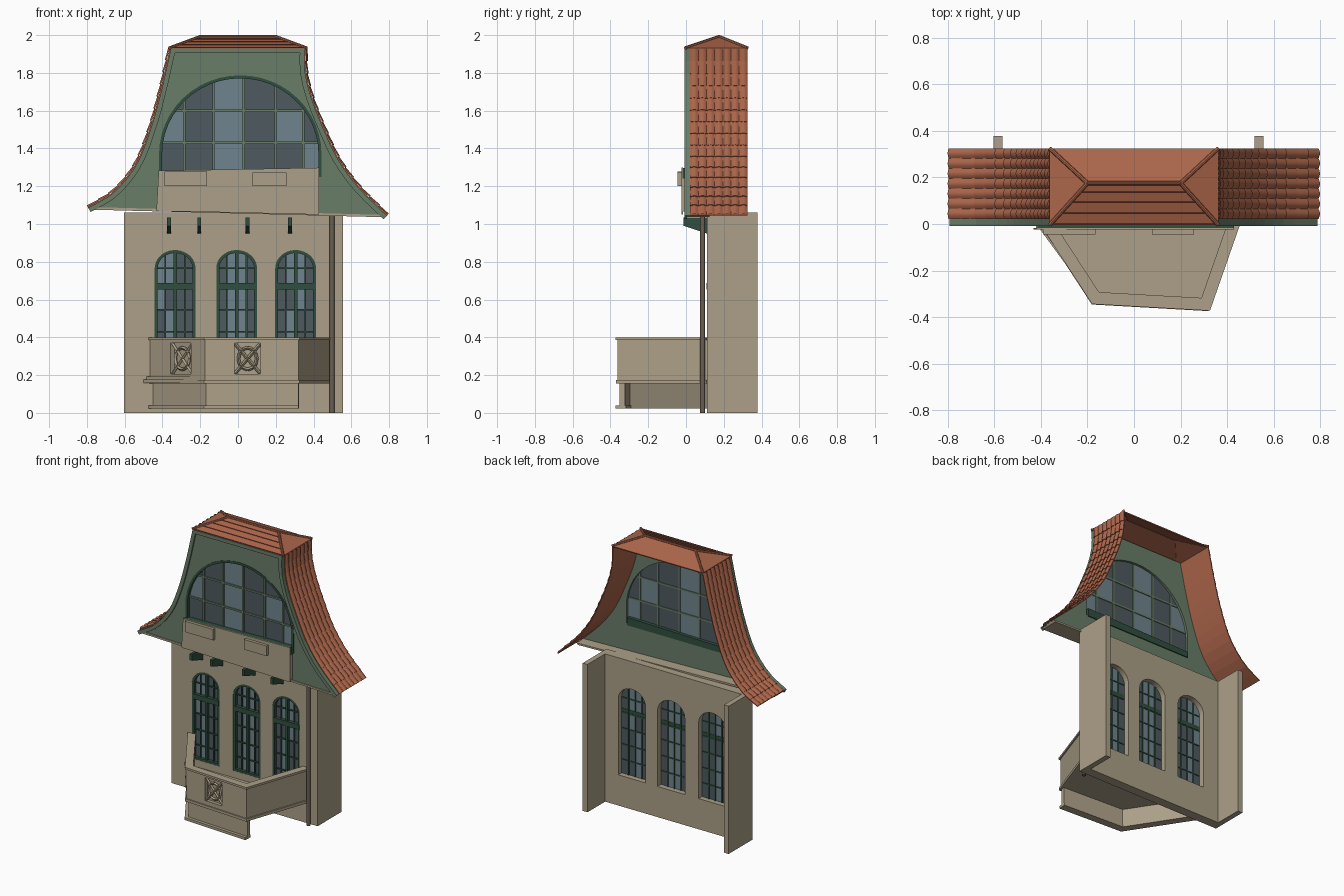
import bpy, bmesh, math
from mathutils import Vector

if "Cube" in bpy.data.objects:
    bpy.data.objects.remove(bpy.data.objects["Cube"], do_unlink=True)


def material(name, *rgb):
    lin = [((c / 255 + 0.055) / 1.055) ** 2.4 for c in rgb] + [1]
    m = bpy.data.materials.new(name)
    m.use_nodes = True
    m.diffuse_color = lin
    m.node_tree.nodes["Principled BSDF"].inputs["Base Color"].default_value = lin
    return m


STONE = material("beige plaster", 172, 160, 136)
GREEN = material("sage green", 104, 125, 104)
DARK = material("dark green", 48, 78, 62)
TILE = material("terracotta", 171, 101, 74)
RIDGE = material("dark terracotta", 128, 66, 50)
GLASS = material("dark glass", 79, 90, 96)
PALE = material("pale glass", 112, 132, 141)
PIPE = material("brown metal", 108, 96, 83)

AXES = {"x": lambda u, v, w: (w, u, v), "y": lambda u, v, w: (u, w, v), "z": lambda u, v, w: (u, v, w)}


def finish(name, bm, *mats):
    bmesh.ops.recalc_face_normals(bm, faces=bm.faces)
    me = bpy.data.meshes.new(name)
    bm.to_mesh(me)
    bm.free()
    for m in mats:
        me.materials.append(m)
    ob = bpy.data.objects.new(name, me)
    bpy.context.collection.objects.link(ob)
    return ob


def prism(name, pts, lo, hi, axis, mat):
    bm = bmesh.new()
    f = bm.faces.new([bm.verts.new(AXES[axis](u, v, lo)) for u, v in pts])
    top = bmesh.ops.extrude_face_region(bm, geom=[f])["geom"]
    step = Vector(AXES[axis](0, 0, hi - lo))
    bmesh.ops.translate(bm, vec=step, verts=[g for g in top if isinstance(g, bmesh.types.BMVert)])
    return finish(name, bm, mat)


def box(name, x0, x1, y0, y1, z0, z1, mat):
    return prism(name, [(x0, y0), (x1, y0), (x1, y1), (x0, y1)], z0, z1, "z", mat)


def band(name, a, b, lo, hi, axis, mat, closed=False):
    # rectangular section lofted between two matching outlines
    bm = bmesh.new()
    rings = [[bm.verts.new(AXES[axis](*p, w)) for p, w in ((i, lo), (j, lo), (j, hi), (i, hi))] for i, j in zip(a, b)]
    n = len(rings)
    for k in range(n if closed else n - 1):
        r, s = rings[k], rings[(k + 1) % n]
        for q in range(4):
            bm.faces.new((r[q], r[q - 1], s[q - 1], s[q]))
    if not closed:
        bm.faces.new(rings[0])
        bm.faces.new(rings[-1])
    return finish(name, bm, mat)


def rod(name, p, q, r, mat, sides=6):
    p, q = Vector(p), Vector(q)
    bm = bmesh.new()
    rot = (q - p).to_track_quat("Z", "Y").to_matrix().to_4x4()
    rot.translation = (p + q) / 2
    bmesh.ops.create_cone(bm, cap_ends=True, segments=sides, radius1=r, radius2=r, depth=(q - p).length, matrix=rot)
    return finish(name, bm, mat)


def cut(ob, cutter):
    mod = ob.modifiers.new("cut", "BOOLEAN")
    mod.operation, mod.solver, mod.object = "DIFFERENCE", "EXACT", cutter
    bpy.context.view_layer.update()
    me = bpy.data.meshes.new_from_object(ob.evaluated_get(bpy.context.evaluated_depsgraph_get()))
    ob.modifiers.clear()
    ob.data = me
    bpy.data.objects.remove(cutter, do_unlink=True)


def normals(pts):
    out = []
    for i in range(len(pts)):
        dirs = [(Vector(pts[j + 1]) - Vector(pts[j])).normalized() for j in (i - 1, i) if 0 <= j < len(pts) - 1]
        d = sum(dirs, Vector((0, 0))).normalized()
        out.append(Vector((-d.y, d.x)) / max(0.4, d.dot(dirs[0])))
    return out


def offset(pts, d):
    return [tuple(Vector(p) + n * d) for p, n in zip(pts, normals(pts))]


def smooth(pts, n):
    # spline through the points, resampled to n equal steps
    v = [Vector(p) for p in pts]
    v = [2 * v[0] - v[1]] + v + [2 * v[-1] - v[-2]]
    fine = []
    for a, b, c, d in zip(v, v[1:], v[2:], v[3:]):
        for t in (k / 16 for k in range(16)):
            fine.append(0.5 * (2 * b + (c - a) * t + (2 * a - 5 * b + 4 * c - d) * t * t + (3 * b - a - 3 * c + d) * t ** 3))
    fine.append(v[-2])
    acc = [0]
    for a, b in zip(fine, fine[1:]):
        acc.append(acc[-1] + (b - a).length)
    out = []
    for k in range(n + 1):
        s = acc[-1] * k / n
        i = max(j for j in range(len(fine) - 1) if acc[j] <= s + 1e-9)
        out.append(tuple(fine[i].lerp(fine[i + 1], min(1, (s - acc[i]) / (acc[i + 1] - acc[i])))))
    return out


def arch(cx, r, base, spring, rise, n=24):
    curve = [(cx - r * math.cos(math.pi * k / n), spring + rise * math.sin(math.pi * k / n)) for k in range(n + 1)]
    return [(cx - r, base)] + curve + [(cx + r, base)]


def window(name, wall, cx, r, base, spring, rise, y, xs, zs, bar, bar_mat, rule):
    # opening, frame, panes and glazing bars
    outline = arch(cx, r, base, spring, rise)
    inner = arch(cx, r - 0.016, base + 0.016, spring, rise - 0.016)
    cut(wall, prism("cutter", outline, -0.3, 0.5, "y", DARK))
    band(name + "_frame", outline, inner, y - 0.022, y + 0.004, "y", DARK, True)
    panes = prism(name + "_panes", outline, y, y + 0.006, "y", GLASS)
    panes.data.materials.append(PALE)
    bm = bmesh.new()
    bm.from_mesh(panes.data)
    for co, no in [((x, 0, 0), (1, 0, 0)) for x in xs] + [((0, 0, z), (0, 0, 1)) for z in zs]:
        bmesh.ops.bisect_plane(bm, geom=bm.verts[:] + bm.edges[:] + bm.faces[:], plane_co=co, plane_no=no)
    for f in bm.faces:
        c = f.calc_center_median()
        f.material_index = int(rule(sum(c.x > x for x in xs), sum(c.z > z for z in zs)))
    bm.to_mesh(panes.data)
    bm.free()
    for x in xs:
        top = spring + rise * math.sqrt(1 - ((x - cx) / r) ** 2)
        box(name + "_mullion", x - bar, x + bar, y - 0.009, y + 0.012, base, top - 0.005, bar_mat)
    for z in zs:
        h = r * math.sqrt(1 - max(0, (z - spring) / rise) ** 2) - 0.005
        box(name + "_glazing_bar", cx - h, cx + h, y - 0.008, y + 0.011, z - bar, z + bar, bar_mat)


# Lower walls and piers
front_wall = box("front_wall", -0.603, 0.555, 0.11, 0.178, 0, 1.06, STONE)
box("right_pier", -0.603, -0.565, 0.178, 0.378, 0, 1.06, STONE)
box("left_pier", 0.517, 0.555, 0.178, 0.378, 0, 1.06, STONE)
for i, cx in enumerate((-0.333, -0.007, 0.305)):
    window("arched_window", front_wall, cx, 0.108, 0.22, 0.765, 0.097, 0.133, [cx - 0.052, cx, cx + 0.052],
           [0.32, 0.43, 0.545, 0.66, 0.765], 0.004, DARK, lambda c, r, i=i: (c == 1 and r != 3) or (c == i and r > 2) or (i == 1 and c == 2))
    box("window_transom", cx - 0.104, cx + 0.104, 0.108, 0.142, 0.652, 0.688, DARK)
    box("window_center_post", cx - 0.009, cx + 0.009, 0.113, 0.136, 0.225, 0.85, DARK)

# Corbels and downpipe
for x in (-0.365, -0.205, 0.05, 0.275):
    prism("corbel", [(0.11, 1.035), (-0.012, 1.035), (-0.012, 0.99), (0.05, 0.97), (0.11, 0.95)], x - 0.01, x + 0.01, "x", DARK)
rod("downpipe", (0.498, 0.088, 0), (0.498, 0.088, 1.05), 0.013, PIPE, 12)

# Balcony: parapet, ledge, cap, floor, and a skirt on two sides
plan = [(-0.465, 0.11), (-0.175, -0.335), (0.32, -0.363), (0.485, 0.11)]


def rail(name, pts, out, into, z0, z1):
    return band(name, offset(pts, -out), offset(pts, into), z0, z1, "z", STONE)


parapet = rail("parapet", plan, 0, 0.035, 0.155, 0.385)
rail("parapet_cap", plan, 0.009, 0.044, 0.385, 0.4)
rail("parapet_ledge", plan, 0.008, 0, 0.155, 0.175)
for reach, z0, z1 in ((0.036, 0.158, 0.178), (0.02, 0.178, 0.192)):
    band("right_ledge", [(plan[0][0] - reach, 0.11), plan[1]], plan[:2], z0, z1, "z", STONE)
rail("skirt", plan[:3], -0.012, 0.04, 0.03, 0.155)
rail("skirt_foot", plan[:3], 0.011, 0.045, 0.022, 0.04)
prism("balcony_floor", offset(plan, 0.01), 0.155, 0.17, "z", STONE)

# Recessed lattice panels in the parapet
for a, b, t, h in ((plan[0], plan[1], 0.56, 0.098), (plan[1], plan[2], 0.455, 0.07)):
    a, b = Vector(a), Vector(b)
    u = (b - a).normalized()
    n = Vector((-u.y, u.x))
    c = a.lerp(b, t)
    cut(parapet, prism("cutter", [c + u * h - n * 0.06, c + u * h + n * 0.024, c - u * h + n * 0.024, c - u * h - n * 0.06], 0.205, 0.37, "z", STONE))

    def at(s, z):
        return (*(c + u * s * h + n * 0.01), 0.2875 + z * 0.0825)
    ring = [(0.7 * math.cos(k * math.pi / 6), 0.7 * math.sin(k * math.pi / 6)) for k in range(12)]
    for p, q in [(ring[k - 1], ring[k]) for k in range(12)] + [((-1, -1), (1, 1)), ((1, -1), (-1, 1))]:
        rod("lattice_bar", at(*p), at(*q), 0.009, STONE, 4)

# Gable with raised verge and large arched window
left_edge = smooth([(-0.355, 1.93), (-0.405, 1.71), (-0.46, 1.51), (-0.54, 1.31), (-0.66, 1.165), (-0.793, 1.086)], 15)
right_edge = smooth([(0.354, 1.93), (0.354, 1.81), (0.387, 1.67), (0.45, 1.51), (0.53, 1.34), (0.64, 1.19), (0.788, 1.044)], 15)
outline = left_edge[::-1] + right_edge
gable = prism("gable", outline, 0.003, 0.045, "y", GREEN)
band("gable_verge", outline, offset(outline, -0.026), -0.008, 0.004, "y", GREEN)
window("gable_window", gable, 0.012, 0.43, 1.25, 1.37, 0.417, 0.022, [-0.285, -0.13, 0.03, 0.2, 0.345], [1.43, 1.6], 0.006, GREEN,
       lambda c, r: (c, r) in ((2, 2), (0, 1), (2, 1), (4, 1), (2, 0), (5, 0)))
prism("gable_window_sill", [(-0.415, 1.24), (0.43, 1.24), (0.43, 1.296), (-0.415, 1.281)], -0.018, 0.052, "y", DARK)
box("sill_backing", -0.42, 0.43, -0.018, 0.003, 1.065, 1.24, STONE)
prism("sill_band", [(-0.42, 1.282), (0.43, 1.298), (0.43, 1.05), (-0.432, 1.07)], -0.024, -0.017, "y", STONE)
box("right_sill_block", -0.39, -0.165, -0.045, -0.02, 1.2, 1.278, STONE)
box("left_sill_block", 0.078, 0.258, -0.045, -0.02, 1.2, 1.272, STONE)
prism("eaves_soffit", [(-0.785, 1.09), (0.782, 1.048), (0.77, 1.036), (-0.785, 1.076)], -0.004, 0.125, "y", STONE)

# Curved side roofs: smooth lining under overlapping courses of ribbed tiles
for name, edge, side in (("right_roof", left_edge, -1), ("left_roof", right_edge, 1)):
    band(name + "_lining", edge, offset(edge, side * 0.006), 0.022, 0.325, "y", TILE)
    bm = bmesh.new()
    sections = []
    for k, (p, n) in enumerate(zip(edge, normals(edge))):
        sections += [(p, n * side, lift) for lift in ((0.009, 0.004) if 0 < k < 15 else (0.006,))]
    grid = []
    for p, n, lift in sections:
        row = []
        for j in range(43):
            q = Vector(p) + n * (lift + 0.009 * abs(math.sin(math.pi * j / 6)))
            row.append(bm.verts.new((q.x, 0.022 + 0.303 * j / 42, q.y)))
        grid.append(row)
    for r, s in zip(grid, grid[1:]):
        for j in range(42):
            bm.faces.new((r[j], r[j + 1], s[j + 1], s[j]))
    roof = finish(name, bm, TILE)
    bpy.ops.object.select_all(action="DESELECT")
    roof.select_set(True)
    bpy.context.view_layer.objects.active = roof
    bpy.ops.object.shade_smooth_by_angle(angle=math.radians(35))

# Hipped cap with ridge tiles and front courses
base = [Vector(p) for p in ((-0.362, -0.004, 1.932), (0.362, -0.004, 1.932), (0.362, 0.325, 1.932), (-0.362, 0.325, 1.932))]
ridge = [Vector((-0.2, 0.175, 1.992)), Vector((0.2, 0.175, 1.992))]
bm = bmesh.new()
a, b, c, d, e, f = [bm.verts.new(p) for p in base + ridge]
for face in ((a, b, f, e), (b, c, f), (c, d, e, f), (d, a, e)):
    bm.faces.new(face)
finish("cap_roof", bm, TILE).modifiers.new("thickness", "SOLIDIFY").thickness = 0.008
for p, q in ((base[0], ridge[0]), (base[3], ridge[0]), (base[1], ridge[1]), (base[2], ridge[1]), ridge):
    rod("ridge_tile", p, q, 0.009, TILE, 8)
for t in (0.02, 0.28, 0.54, 0.78):
    rod("cap_course", base[0].lerp(ridge[0], t), base[1].lerp(ridge[1], t), 0.004, RIDGE)
